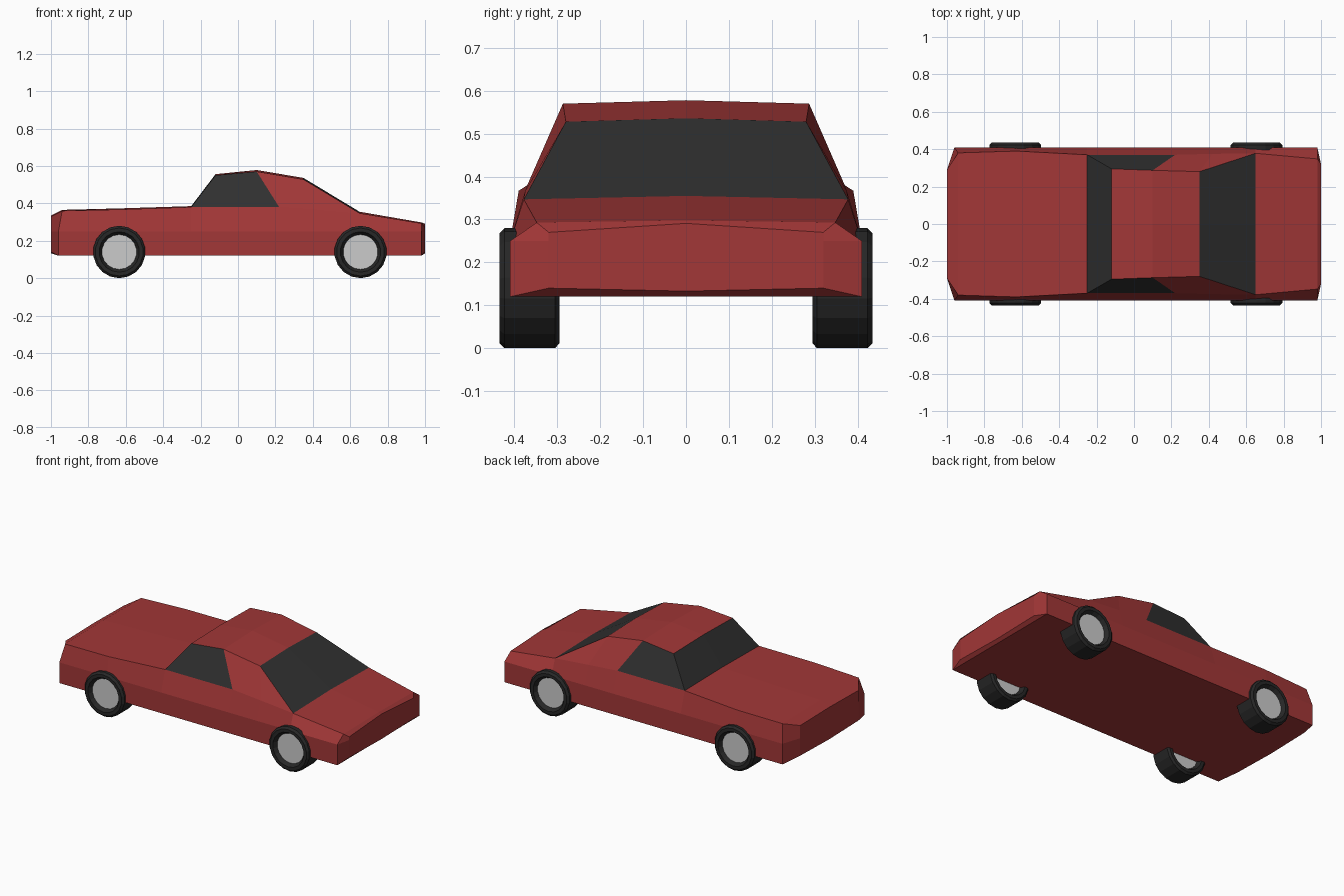
import bpy, bmesh, math

if "Cube" in bpy.data.objects:
    bpy.data.objects.remove(bpy.data.objects["Cube"])


def material(name, color):
    m = bpy.data.materials.new(name)
    m.diffuse_color = (*color, 1)
    m.use_nodes = True
    m.node_tree.nodes["Principled BSDF"].inputs["Base Color"].default_value = m.diffuse_color
    return m


RED = material("red paint", (0.36, 0.038, 0.038))
GLASS = material("dark glass", (0.03, 0.03, 0.03))
RUBBER = material("black rubber", (0.02, 0.02, 0.02))
METAL = material("wheel metal", (0.72, 0.72, 0.72))


def make_object(name, bm, mat):
    me = bpy.data.meshes.new(name)
    bm.to_mesh(me)
    bm.free()
    me.materials.append(mat)
    ob = bpy.data.objects.new(name, me)
    bpy.context.collection.objects.link(ob)
    return ob


# Body stations, nose to tail: lower x, half width, sill z, belt x, belt y, belt z, crown z
STATIONS = [
    (-1.00, .29, .14, -1.00, .29, .33, .335),
    (-0.96, .41, .12, -0.94, .38, .36, .365),
    (-0.63, .41, .12, -0.63, .39, .367, .373),
    (-0.25, .41, .12, -0.25, .37, .38, .385),
    (-0.12, .41, .12, -0.10, .37, .38, 0),
    (0.22, .41, .12, 0.22, .37, .38, 0),
    (0.42, .41, .12, 0.42, .375, .366, 0),
    (0.65, .41, .12, 0.65, .378, .347, .355),
    (0.98, .41, .12, 0.98, .348, .293, .298),
    (1.00, .32, .14, 1.00, .32, .27, .291),
]
# Roof edge at the cabin stations: x, y, z, crown z
ROOF = {4: (-0.12, .295, .55, .556), 5: (0.10, .287, .57, .578), 6: (0.35, .28, .528, .536)}


def section(i, side):
    x, w, sill, bx, by, bz, cz = STATIONS[i]
    rx, ry, rz, cz = ROOF.get(i, (bx, by, bz, cz))
    keel = .133 if sill > .13 else sill
    pts = [(x, 0, keel), (x, w, sill), (x, w, .25), (bx, by, bz), (rx, ry, rz), (rx, 0, cz)]
    return [(px, side * py, pz) for px, py, pz in pts]


# Shell with painted and glazed faces, both sides
shell = bmesh.new()
for side in (1, -1):
    rings = [[shell.verts.new(p) for p in section(i, side)] for i in range(len(STATIONS))]
    for i, (a, b) in enumerate(zip(rings, rings[1:])):
        for k in range(5):
            f = shell.faces.new((a[k], b[k], b[k + 1], a[k + 1]))
            side_window = k == 3 and i in (3, 4)
            screen = k == 4 and i in (3, 6)
            f.material_index = int(side_window or screen)
    for r in (rings[0], rings[-1]):
        shell.faces.new(r)
bmesh.ops.remove_doubles(shell, verts=shell.verts, dist=1e-4)
bmesh.ops.recalc_face_normals(shell, faces=shell.faces)

# Split the shell into painted body and windows
for idx, name, mat in ((0, "body", RED), (1, "windows", GLASS)):
    part = shell.copy()
    bmesh.ops.delete(part, geom=[f for f in part.faces if f.material_index != idx], context='FACES')
    for f in part.faces:
        f.material_index = 0
    make_object(name, part, mat)
shell.free()


def lathe(name, profile, mat, loc, side, closed, n=18):
    """Spin (radius, y) points about the wheel axle."""
    bm = bmesh.new()
    rings = []
    for r, y in profile:
        rings.append([bm.verts.new((loc[0] + r * math.sin(2 * math.pi * j / n), side * y,
                                    loc[1] - r * math.cos(2 * math.pi * j / n))) for j in range(n)])
    pairs = list(zip(rings, rings[1:]))
    if closed:
        pairs.append((rings[-1], rings[0]))
    else:
        bm.faces.new(rings[0])
        bm.faces.new(rings[-1])
    for a, b in pairs:
        for j in range(n):
            bm.faces.new((a[j], a[(j + 1) % n], b[(j + 1) % n], b[j]))
    bmesh.ops.recalc_face_normals(bm, faces=bm.faces)
    return make_object(name, bm, mat)


# Wheels: hollow tyre ring with a recessed hub
TYRE = [(.093, .318), (.108, .295), (.128, .295), (.14, .305),
        (.14, .423), (.128, .435), (.108, .435), (.093, .412)]
HUB = [(.094, .32), (.094, .412)]
for end, x in (("front", -0.635), ("rear", 0.655)):
    for hand, side in (("left", -1), ("right", 1)):
        lathe(f"{end}_{hand}_tyre", TYRE, RUBBER, (x, .14), side, True)
        lathe(f"{end}_{hand}_hub", HUB, METAL, (x, .14), side, False)
